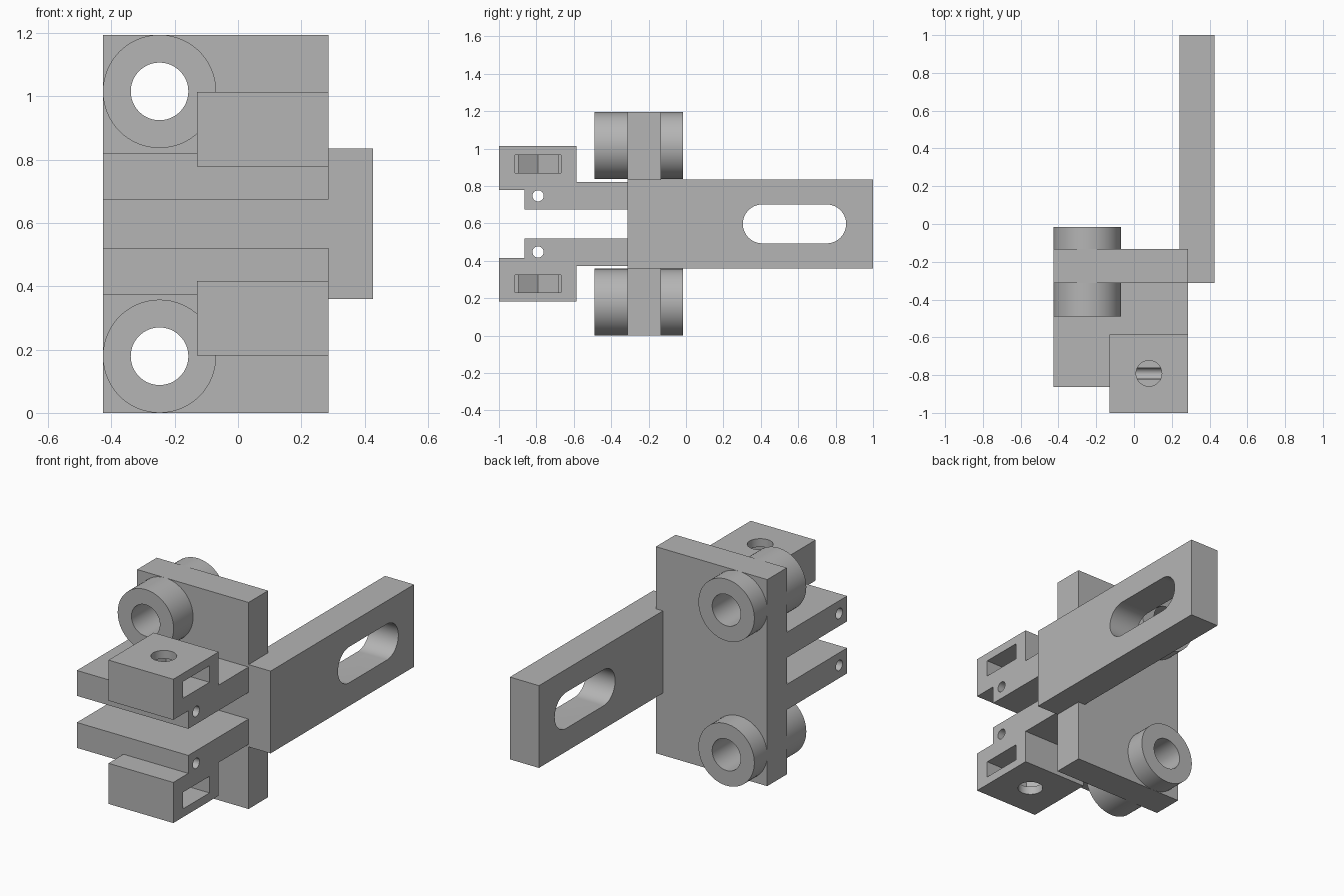
import bpy
import math
from mathutils import Matrix

if "Cube" in bpy.data.objects:
    bpy.data.objects.remove(bpy.data.objects["Cube"], do_unlink=True)

# One plain grey for the whole bracket
grey = bpy.data.materials.new("plain grey")
grey.use_nodes = True
color = (0.46, 0.46, 0.46, 1)
grey.diffuse_color = color
grey.node_tree.nodes["Principled BSDF"].inputs["Base Color"].default_value = color

MID = 0.5975          # height of the mirror plane
X0, X1 = -0.427, 0.286
PLATE_Y = (-0.312, -0.133)


def finish(ob, name):
    ob.name = name
    ob.data.materials.clear()
    ob.data.materials.append(grey)
    return ob


def box(name, x, y, z):
    bpy.ops.mesh.primitive_cube_add(size=1)
    ob = bpy.context.object
    spans = [sorted(s) for s in (x, y, z)]
    size = [b - a for a, b in spans]
    centre = [(a + b) / 2 for a, b in spans]
    ob.data.transform(Matrix.Translation(centre) @ Matrix.Diagonal((*size, 1)))
    return finish(ob, name)


def cylinder(name, axis, centre, radius, length, sides=64):
    bpy.ops.mesh.primitive_cylinder_add(vertices=sides, radius=radius, depth=length)
    ob = bpy.context.object
    turn = {"X": Matrix.Rotation(math.pi / 2, 4, "Y"),
            "Y": Matrix.Rotation(math.pi / 2, 4, "X"),
            "Z": Matrix.Identity(4)}[axis]
    ob.data.transform(Matrix.Translation(centre) @ turn)
    return finish(ob, name)


def combine(ob, tools, operation="DIFFERENCE"):
    for tool in tools:
        mod = ob.modifiers.new("combine", "BOOLEAN")
        mod.operation, mod.solver, mod.object = operation, "EXACT", tool
        bpy.context.view_layer.objects.active = ob
        bpy.ops.object.modifier_apply(modifier=mod.name)
        bpy.data.objects.remove(tool, do_unlink=True)


def smooth(ob):
    bpy.ops.object.select_all(action="DESELECT")
    ob.select_set(True)
    bpy.context.view_layer.objects.active = ob
    bpy.ops.object.shade_smooth_by_angle(angle=math.radians(30))


# Back plate fused with the slotted side bar
plate = box("plate_and_bar", (X0, X1), PLATE_Y, (0, 2 * MID))
bar = box("bar", (0.241, 0.427), (PLATE_Y[0], 1), (MID - 0.238, MID + 0.238))
slot_ends = (0.408, 0.752)
combine(bar, [box("slot", (0, 1), slot_ends, (MID - 0.104, MID + 0.104))]
        + [cylinder("slot_end", "X", (0.3, y, MID), 0.104, 1) for y in slot_ends])
combine(plate, [bar], "UNION")

# Guide bosses on both faces of the plate, bored through
BOSS_X, BOSS_R, BORE_R = -0.248, 0.179, 0.091
for level, z in (("lower", BOSS_R), ("upper", 2 * MID - BOSS_R)):
    combine(plate, [cylinder("bore", "Y", (BOSS_X, -0.25, z), BORE_R, 1)])
    for side, (a, b) in (("front", (-0.49, PLATE_Y[0])), ("back", (PLATE_Y[1], -0.015))):
        centre = (BOSS_X, (a + b) / 2, z)
        boss = cylinder(f"{level}_{side}_boss", "Y", centre, BOSS_R, b - a)
        combine(boss, [cylinder("bore", "Y", centre, BORE_R, 1)])
        smooth(boss)
smooth(plate)

# Mirrored clamp arms, each with a screw block, nut pocket and cross pin hole
SCREW_X, SCREW_Y = 0.079, -0.791
NUT_R = 0.122
for level, s in (("lower", -1), ("upper", 1)):
    def up(d):
        return MID + s * d

    arm = box(f"{level}_clamp_arm", (X0, X1), (-0.863, PLATE_Y[0]), (up(0.077), up(0.224)))
    block = box("block", (-0.129, X1), (-1, -0.585), (up(0.181), up(0.416)))
    combine(arm, [block], "UNION")

    nut = cylinder("nut", "Z", (SCREW_X, SCREW_Y, up(0.32)), NUT_R, 0.096, 6)
    turn = Matrix.Translation((SCREW_X, SCREW_Y, 0))
    nut.data.transform(turn @ Matrix.Rotation(math.pi / 6, 4, "Z") @ turn.inverted())
    xs = [v.co.x for v in nut.data.vertices]
    if max(xs) - min(xs) < 2 * NUT_R - 0.01:      # keep a corner pointing along x
        nut.data.transform(turn @ Matrix.Rotation(math.pi / 6, 4, "Z") @ turn.inverted())
    entry = box("entry", (SCREW_X, 0.5), (SCREW_Y - NUT_R, SCREW_Y + NUT_R),
                (up(0.272), up(0.368)))
    screw = cylinder("screw", "Z", (SCREW_X, SCREW_Y, up(0.352)), 0.068, 0.4)
    pin = cylinder("pin", "X", (0, SCREW_Y, up(0.15)), 0.03, 2, 32)
    combine(arm, [nut, entry, screw, pin])
    smooth(arm)
